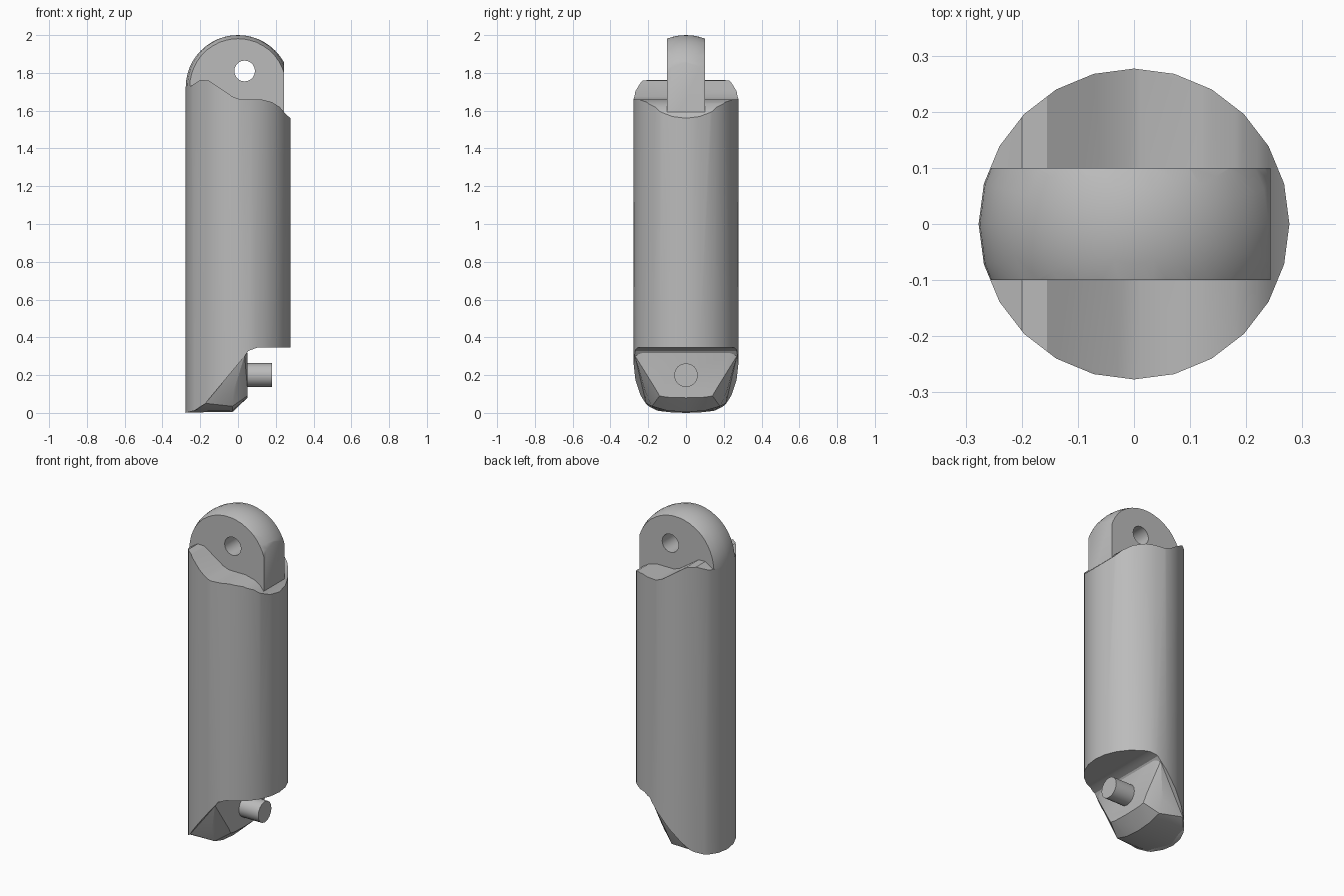
import bpy
import bmesh
import math
from mathutils import Matrix

cube = bpy.data.objects.get("Cube")
if cube:
    bpy.data.objects.remove(cube, do_unlink=True)

R = 0.277
SIDES = 24

grey = bpy.data.materials.new("light grey")
grey.use_nodes = True
tone = (0.5, 0.5, 0.5, 1)
grey.diffuse_color = tone
grey.node_tree.nodes["Principled BSDF"].inputs["Base Color"].default_value = tone


def to_object(name, bm):
    bmesh.ops.recalc_face_normals(bm, faces=bm.faces)
    mesh = bpy.data.meshes.new(name)
    bm.to_mesh(mesh)
    bm.free()
    mesh.materials.append(grey)
    ob = bpy.data.objects.new(name, mesh)
    bpy.context.collection.objects.link(ob)
    return ob


def cylinder(name, radius, depth, sides, centre, axis="Z"):
    bm = bmesh.new()
    turn = {"Z": Matrix(), "X": Matrix.Rotation(math.pi / 2, 4, "Y"),
            "Y": Matrix.Rotation(math.pi / 2, 4, "X")}[axis]
    bmesh.ops.create_cone(bm, cap_ends=True, segments=sides, radius1=radius,
                          radius2=radius, depth=depth,
                          matrix=Matrix.Translation(centre) @ turn)
    return to_object(name, bm)


def prism(name, outline, half):
    """Extrude an x-z outline from y = -half to y = half."""
    bm = bmesh.new()
    face = bm.faces.new([bm.verts.new((x, -half, z)) for x, z in outline])
    new = bmesh.ops.extrude_face_region(bm, geom=[face])["geom"]
    bmesh.ops.translate(bm, vec=(0, 2 * half, 0),
                        verts=[v for v in new if isinstance(v, bmesh.types.BMVert)])
    return to_object(name, bm)


def boolean(ob, cutter, operation):
    mod = ob.modifiers.new(operation, "BOOLEAN")
    mod.operation, mod.solver, mod.object = operation, "EXACT", cutter
    bpy.context.view_layer.objects.active = ob
    bpy.ops.object.modifier_apply(modifier=mod.name)
    bpy.data.objects.remove(cutter, do_unlink=True)


def smooth(ob, degrees=30):
    bpy.ops.object.select_all(action="DESELECT")
    ob.select_set(True)
    bpy.context.view_layer.objects.active = ob
    bpy.ops.object.shade_smooth_by_angle(angle=math.radians(degrees))


# Barrel: a cylinder trimmed by a wavy top and a slanted notch at the bottom
top_edge = [(0.3, 1.55), (0.277, 1.56), (0.245, 1.59), (0.22, 1.62), (0.18, 1.645),
            (0.12, 1.66), (0.01, 1.66), (-0.03, 1.675), (-0.155, 1.76), (-0.2, 1.762),
            (-0.25, 1.73), (-0.3, 1.72)]
slant = [(-0.277, 0.0), (-0.23, 0.012), (-0.175, 0.048), (0.035, 0.3)]
notch = [(0.055, 0.328), (0.1, 0.345), (0.3, 0.345)]
barrel = cylinder("barrel", R, 2, SIDES, (0, 0, 1))
boolean(barrel, prism("barrel_profile", top_edge + [(-0.3, 0.0)] + slant + notch, 0.4),
        "INTERSECT")
smooth(barrel)

# Tongue: a slice of a domed cylinder with a flat on the left and a cross hole
dome_z = 2 - R
bm = bmesh.new()
bmesh.ops.create_uvsphere(bm, u_segments=SIDES, v_segments=SIDES, radius=R,
                          matrix=Matrix.Translation((0, 0, dome_z)))
low = [v for v in bm.verts if v.co.z < dome_z - 0.001]
bmesh.ops.delete(bm, geom=low, context="VERTS")
rim = [e for e in bm.edges if e.is_boundary]
skirt = bmesh.ops.extrude_edge_only(bm, edges=rim)["geom"]
for v in skirt:
    if isinstance(v, bmesh.types.BMVert):
        v.co.z = 1.4
bmesh.ops.holes_fill(bm, edges=[e for e in bm.edges if e.is_boundary], sides=0)
tongue = to_object("tongue", bm)
boolean(tongue, prism("tongue_slice", [(-0.4, 1.45), (0.243, 1.45), (0.243, 2.1),
                                       (-0.4, 2.1)], 0.1), "INTERSECT")
boolean(tongue, cylinder("hole_cutter", 0.055, 1, 20, (0.035, 0, 1.81), "Y"), "DIFFERENCE")
smooth(tongue)

# Foot block: a faceted lump filling the slanted cut, mirrored across y
half_points = [(x, 0.985 * math.sqrt(max(R * R - x * x, 0)), z + 0.003) for x, z in slant]
half_points += [
    (-0.03, 0, 0.004), (-0.03, 0.1, 0.012), (-0.03, 0.18, 0.035),
    (-0.025, 0.215, 0.11), (-0.02, 0.235, 0.2),
    (0.05, 0, 0.08), (0.05, 0.1, 0.083), (0.05, 0.14, 0.09), (0.05, 0.163, 0.13),
    (0.05, 0.172, 0.26), (0.05, 0.23, 0.318), (-0.1, 0.2, 0.32),
]
bm = bmesh.new()
for side in (1, -1):
    for x, y, z in half_points:
        bm.verts.new((x, y * side, z))
bmesh.ops.remove_doubles(bm, verts=bm.verts, dist=0.0005)
hull = bmesh.ops.convex_hull(bm, input=bm.verts)
loose = {v for v in hull["geom_interior"] + hull["geom_unused"]
         if isinstance(v, bmesh.types.BMVert)}
bmesh.ops.delete(bm, geom=list(loose), context="VERTS")
foot = to_object("foot_block", bm)
smooth(foot, 25)

# Peg: a short pin sticking out of the foot block
peg = cylinder("peg", 0.063, 0.16, 16, (0.1, 0, 0.2), "X")
smooth(peg)
